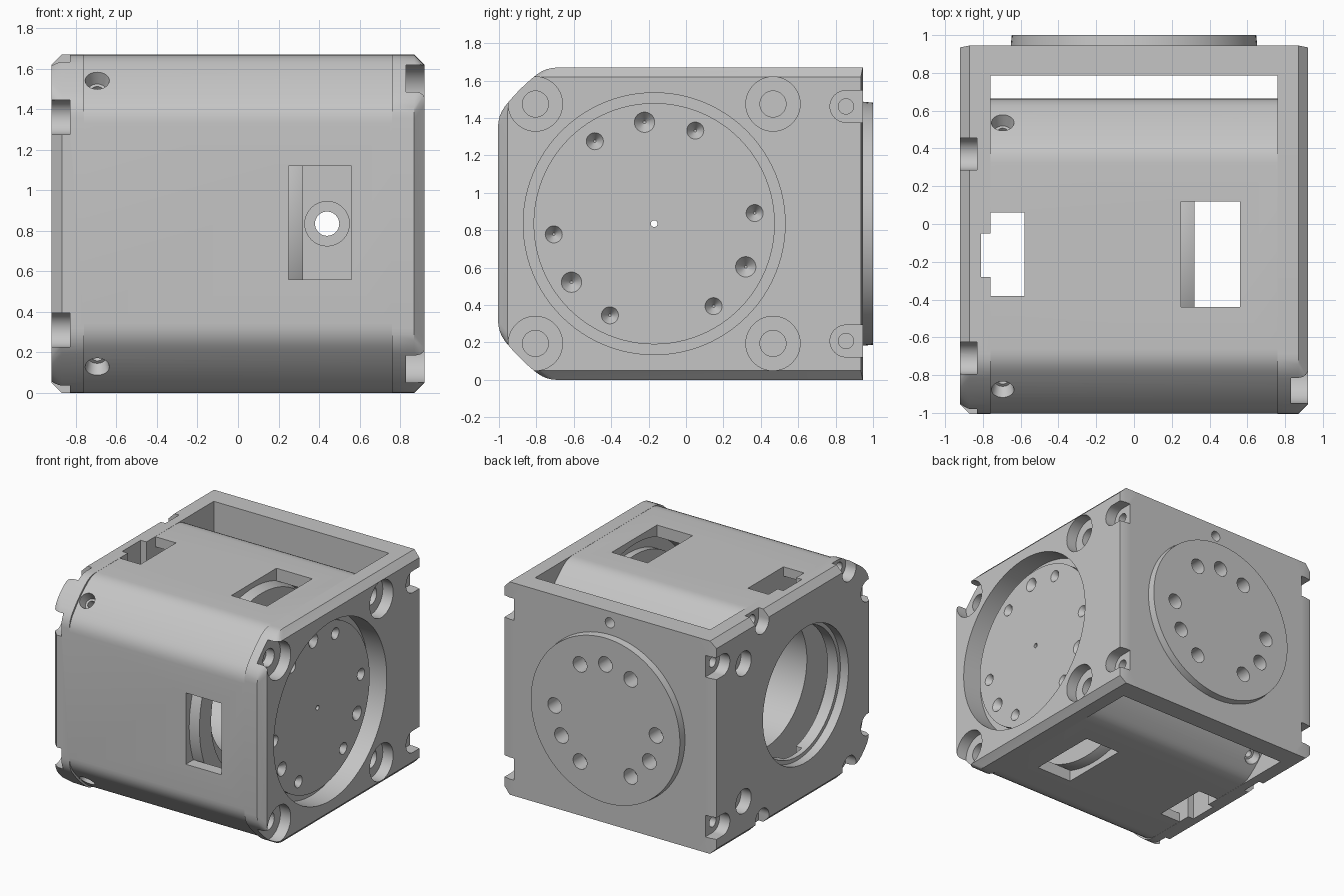
import bpy, bmesh, math
from mathutils import Matrix, Vector

if "Cube" in bpy.data.objects:
    bpy.data.objects.remove(bpy.data.objects["Cube"])

CY, CZ, H = -0.17, 0.835, 0.834      # bore axis and half height
X, Y = Vector((1, 0, 0)), Vector((0, 1, 0))

grey = bpy.data.materials.new("machined_grey")
grey.use_nodes = True
grey.diffuse_color = (0.56, 0.56, 0.56, 1)
grey.node_tree.nodes["Principled BSDF"].inputs["Base Color"].default_value = (0.56, 0.56, 0.56, 1)


def make(name, bm):
    bmesh.ops.recalc_face_normals(bm, faces=bm.faces[:])
    mesh = bpy.data.meshes.new(name)
    bm.to_mesh(mesh)
    bm.free()
    ob = bpy.data.objects.new(name, mesh)
    mesh.materials.append(grey)
    bpy.context.collection.objects.link(ob)
    return ob


def loft(name, sections):
    """Closed solid through (x, yz outline) sections."""
    bm = bmesh.new()
    rings = [[bm.verts.new((x, CY + u, CZ + v)) for u, v in pts] for x, pts in sections]
    for a, b in zip(rings, rings[1:]):
        for i in range(len(a)):
            j = (i + 1) % len(a)
            bm.faces.new((a[i], a[j], b[j], b[i]))
    bm.faces.new(rings[0])
    bm.faces.new(rings[-1])
    return make(name, bm)


def cone(name, start, axis, length, r1, r2=None, sides=64):
    """Cylinder or cone from start along axis."""
    axis = Vector(axis).normalized()
    bm = bmesh.new()
    m = Matrix.Translation(Vector(start) + axis * length / 2) @ axis.to_track_quat('Z', 'Y').to_matrix().to_4x4()
    bmesh.ops.create_cone(bm, cap_ends=True, segments=sides, radius1=r1,
                          radius2=r1 if r2 is None else r2, depth=length, matrix=m)
    return make(name, bm)


def box(name, lo, hi):
    lo, hi = Vector(lo), Vector(hi)
    bm = bmesh.new()
    m = Matrix.Translation((lo + hi) / 2) @ Matrix.Diagonal((*(hi - lo), 1))
    bmesh.ops.create_cube(bm, size=1, matrix=m)
    return make(name, bm)


def cut(ob, cutters):
    bpy.context.view_layer.objects.active = ob
    for cutter in cutters:
        cutter.hide_render = True
        mod = ob.modifiers.new("cut", 'BOOLEAN')
        mod.operation, mod.solver, mod.object = 'DIFFERENCE', 'EXACT', cutter
        bpy.ops.object.modifier_apply(modifier=mod.name)
        bpy.data.objects.remove(cutter)


def smooth(ob, angle=30):
    bpy.ops.object.select_all(action='DESELECT')
    ob.select_set(True)
    bpy.context.view_layer.objects.active = ob
    bpy.ops.object.shade_smooth_by_angle(angle=math.radians(angle))


def arc(r, a, b, n=10):
    return [(r * math.cos(a + (b - a) * i / n), r * math.sin(a + (b - a) * i / n)) for i in range(n + 1)]


def circle(r):
    return arc(r, 0, math.tau, 96)[:-1]


def corner(h, r, k):
    """Rounded corner of a square, blended into its flats and turned by k quarters."""
    a = math.acos(h / r)
    t = r * math.sin(a)
    mid = arc(r, a + 0.06, math.pi / 2 - a - 0.06)
    p0, p2 = Vector((h, t - 0.06)), Vector(mid[0])
    blend = [tuple(p0 * (1 - s) ** 2 + Vector((h, t)) * 2 * s * (1 - s) + p2 * s * s) for s in (0, 0.25, 0.5, 0.75)]
    pts = blend + mid + [(v, u) for u, v in reversed(blend)]
    for _ in range(k):
        pts = [(-v, u) for u, v in pts]
    return pts


def plate_outline(h, back):
    return [(back, -h), (back, h)] + corner(h, 1.015, 1) + corner(h, 1.015, 2)


def pocket(s, y, z, r, turn=None):
    """Counterbored bolt hole, opened towards an edge if a direction is given."""
    u, v = y - CY, z - CZ
    if turn is None:
        pts = arc(r, 0, math.tau, 40)[:-1]
    else:
        d, n = Vector((math.cos(turn), math.sin(turn))) * 0.3, Vector((-math.sin(turn), math.cos(turn))) * r
        pts = arc(r, turn + math.pi / 2, turn + 1.5 * math.pi, 20) + [tuple(d - n), tuple(d + n)]
    pts = [(u + a, v + b) for a, b in pts]
    return [loft("pocket", [(s * 0.83, pts), (s * 1.03, pts)]),
            cone("bolt_hole", (s * 0.86, y, z), -s * X, 0.25, r * 0.48, sides=32)]


# Side plates with chamfered rims and open pockets on the back edge
full, inset = plate_outline(H + 0.001, 1.115), plate_outline(0.785, 1.105)
plates = {}
for name, s in (("right_hand_plate", -1), ("left_hand_plate", 1)):
    plates[s] = loft(name, [(s * 0.76, full), (s * 0.87, full), (s * 0.92, inset)])
    for m in (-1, 1):
        cut(plates[s], pocket(s, 0.855, CZ + m * 0.627, 0.085, 0))

# Flange side: round recess and four counterbores
cut(plates[1], [cone("recess", (0.6, CY, CZ), X, 0.5, 0.70, sides=96)])
for y in (-0.805, 0.465):
    for m in (-1, 1):
        cut(plates[1], pocket(1, y, CZ + m * 0.64, 0.145))

# Open side: bore, eight bolts around it and the cable notch
cut(plates[-1], [cone("bore", (-1.1, CY, CZ), X, 0.5, 0.50, sides=96),
                 cone("bore_lip", (-1.1, CY, CZ), X, 0.25, 0.53, sides=96)])
for m in (-1, 1):
    for u in (-0.54, 0.54):
        cut(plates[-1], pocket(-1, CY + u, CZ + m * 0.77, 0.085, m * math.pi / 2))
    cut(plates[-1], pocket(-1, CY - 0.77, CZ + m * 0.525, 0.085, math.pi))
    cut(plates[-1], pocket(-1, CY + 0.77, CZ + m * 0.54, 0.095))
cut(plates[-1], [box("cable_notch", (-0.81, -0.28, -0.1), (-0.7, -0.05, 1.8))])

# Rounded square shell with windows and corner screw holes
outline = [p for k in range(4) for p in corner(H, 1.0, k)]
shell = loft("housing_shell", [(-0.76, outline), (0.76, outline)])
cut(shell, [cone("shell_bore", (-1, CY, CZ), X, 2, 0.79, sides=96),
            box("window_z", (0.25, -0.44, -0.1), (0.56, 0.12, 1.8)),
            box("window_y", (0.25, -1.2, 0.56), (0.56, 0.72, 1.12)),
            box("cable_window", (-0.80, -0.38, -0.1), (-0.58, 0.06, 1.8))])
for u in (-1, 1):
    for v in (-1, 1):
        d = Vector((0, u, v)).normalized()
        p = Vector((-0.695, CY, CZ)) + d * 1.01
        cut(shell, [cone("screw_sink", p, -d, 0.08, 0.062, 0.045, sides=32),
                    cone("screw_hole", p, -d, 0.5, 0.028, sides=24)])

# Inner sleeve with a tapered, stepped end
sleeve = loft("inner_sleeve", [(-0.58, circle(0.792)), (0.25, circle(0.792)), (0.32, circle(0.765))])
cut(sleeve, [cone("sleeve_bore", (-1, CY, CZ), X, 2, 0.50, sides=96),
             cone("sleeve_step", (0.22, CY, CZ), X, 0.2, 0.62, sides=96)])

# Output flange: disc with dimpled holes, wider base and bearing ring
flange = cone("flange_disc", (0.70, CY, CZ), X, 0.11, 0.645, sides=96)
base = cone("flange_base", (0.62, CY, CZ), X, 0.135, 0.792, sides=96)
bearing = cone("bearing_ring", (0.565, CY, CZ), X, 0.06, 0.70, sides=96)
cut(bearing, [cone("bearing_bore", (0.4, CY, CZ), X, 0.4, 0.60, sides=96)])
for ob in (flange, base):
    cut(ob, [cone("centre_hole", (0.5, CY, CZ), X, 0.5, 0.018, sides=24)])
for i, deg in enumerate((95.5, 126, 66, 6, -25, -54, -116, -145, -174)):
    a = math.radians(deg)
    p = (0.812, CY + 0.54 * math.cos(a), CZ + 0.545 * math.sin(a))
    cut(flange, [cone("dimple", p, -X, 0.06, 0.056 if i in (0, 4, 7) else 0.047, 0.005, sides=32)])

# Back plate and round boss with a bolt circle
back = box("back_plate", (-0.76, 0.785, 0), (0.76, 0.945, 1.67))
boss = cone("back_boss", (0, 0.94, CZ), Y, 0.06, 0.653, 0.647, sides=96)
cut(back, [cone("pin_hole", (0, 1.05, 1.58), -Y, 0.2, 0.04, sides=24)])
for deg in (0, 60, 90, 120, 180, 210, 240, 300, 330):
    a = math.radians(deg)
    x, z = 0.44 * math.cos(a), CZ + 0.44 * math.sin(a)
    for ob in (back, boss):
        cut(ob, [cone("boss_hole", (x, 1.1, z), -Y, 0.23 if deg else 0.5, 0.06, sides=32)])
# Only one bolt runs through, with a counterbore inside
cut(back, [cone("boss_sink", (0.44, 0.7, CZ), Y, 0.15, 0.11, sides=32)])

for ob in (*plates.values(), sleeve, flange, base, bearing, back, boss):
    smooth(ob)
smooth(shell, 40)
